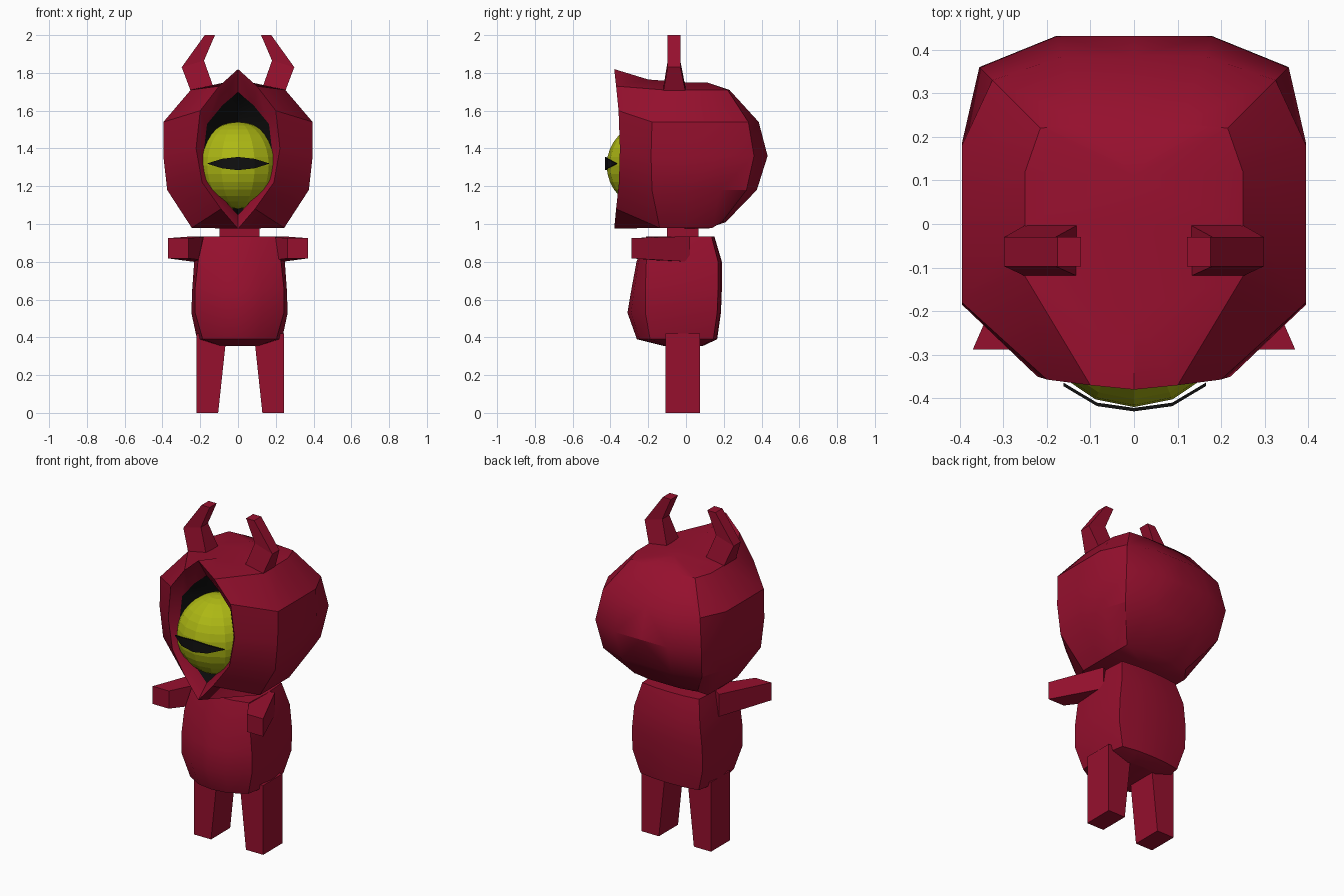
import bpy, bmesh

cube = bpy.data.objects.get("Cube")
if cube:
    bpy.data.objects.remove(cube)


def material(name, rgb):
    m = bpy.data.materials.new(name)
    m.use_nodes = True
    m.diffuse_color = (*rgb, 1)
    m.node_tree.nodes["Principled BSDF"].inputs["Base Color"].default_value = (*rgb, 1)
    return m


CRIMSON = material("crimson skin", (0.305, 0.005, 0.027))
YELLOW = material("yellow green eye", (0.42, 0.48, 0.007))
BLACK = material("black", (0.005, 0.005, 0.005))


def finish(name, bm, mats, smooth=False, x=0):
    bmesh.ops.remove_doubles(bm, verts=bm.verts, dist=0.0005)
    bmesh.ops.recalc_face_normals(bm, faces=bm.faces)
    mesh = bpy.data.meshes.new(name)
    bm.to_mesh(mesh)
    bm.free()
    for m in mats:
        mesh.materials.append(m)
    ob = bpy.data.objects.new(name, mesh)
    ob.location.x = x
    bpy.context.collection.objects.link(ob)
    if smooth:
        bpy.ops.object.select_all(action='DESELECT')
        ob.select_set(True)
        bpy.context.view_layer.objects.active = ob
        bpy.ops.object.shade_smooth_by_angle(angle=0.55)
    return ob


def half_grid(name, rows, mats, dark_columns=0, x=0):
    """Skin a grid of points on the left half and reflect it to the right."""
    bm = bmesh.new()
    for s in (1, -1):
        vs = [[bm.verts.new((s * px, py, pz)) for px, py, pz in row] for row in rows]
        for a, b in zip(vs, vs[1:]):
            for i in range(len(a) - 1):
                f = bm.faces.new((a[i], a[i + 1], b[i + 1], b[i]))
                f.material_index = int(i < dark_columns)
    return finish(name, bm, mats, True, x)


def loft(name, sections, mat, x=0):
    """Join equal sections into a closed solid."""
    bm = bmesh.new()
    vs = [[bm.verts.new(p) for p in sec] for sec in sections]
    n = len(vs[0])
    for a, b in zip(vs, vs[1:]):
        for i in range(n):
            bm.faces.new((a[i], a[(i + 1) % n], b[(i + 1) % n], b[i]))
    bm.faces.new(vs[0])
    bm.faces.new(vs[-1])
    return finish(name, bm, [mat], False, x)


def flat_rect(x0, x1, y0, y1, z):
    return [(x0, y0, z), (x1, y0, z), (x1, y1, z), (x0, y1, z)]


# Head: each row runs from the eye cavity over the rim, around the side to the back
def mouth(rim):
    x, y, z = rim
    zi = 1.375 + (z - 1.4) * 0.77
    return [(0, -0.08, zi), (x * 0.82, -0.30, zi), rim]


def head_row(rim, z, zb, side, ys, corner, back):
    cx, cy = corner
    return mouth(rim) + [(side, -ys, z), (side, 0, z), (side, ys, z),
                         (cx, cy, zb), (cx / 2, back, zb), (0, back, zb)]


def head_ridge(rim, z, zf):
    return mouth(rim) + [(0, -0.2, zf), (0, 0, z)] + [(0, 0.11, z)] * 4


head = [
    head_ridge((0, -0.38, 0.975), 0.975, 0.98),
    head_row((0.09, -0.37, 1.08), 0.98, 1.01, 0.245, 0.14, (0.21, 0.19), 0.21),
    head_row((0.19, -0.355, 1.22), 1.18, 1.18, 0.375, 0.18, (0.33, 0.32), 0.375),
    head_row((0.222, -0.35, 1.4), 1.36, 1.36, 0.395, 0.185, (0.355, 0.36), 0.432),
    head_row((0.2, -0.357, 1.6), 1.54, 1.54, 0.395, 0.18, (0.325, 0.33), 0.385),
    head_row((0.1, -0.37, 1.73), 1.71, 1.71, 0.25, 0.12, (0.215, 0.22), 0.23),
    head_ridge((0, -0.38, 1.82), 1.75, 1.765),
]
half_grid("head", head, [CRIMSON, BLACK], dark_columns=1)

# Faceted eyeball
bm = bmesh.new()
bmesh.ops.create_uvsphere(bm, u_segments=16, v_segments=16, radius=0.23)
eye = finish("eyeball", bm, [YELLOW])
eye.location = (0, -0.19, 1.31)

# Slit pupil, a thin curved plate
slit = [(-0.162, -0.372, 0.001), (-0.085, -0.418, 0.025), (0, -0.43, 0.035),
        (0.088, -0.418, 0.025), (0.165, -0.372, 0.001)]
loft("pupil", [[(x, y, 1.32 - h), (x, y, 1.32 + h),
                (x, y + 0.008, 1.32 + h), (x, y + 0.008, 1.32 - h)]
               for x, y, h in slit], BLACK)


# Body: each row runs from the belly centre around the side to the back centre
def body_row(z, corner, side, front, front_c, back_c, back):
    return [(0, front, z), (corner / 2, front * 0.8 + front_c * 0.2, z),
            (corner, front_c, z), (side, -0.02, z), (corner, back_c, z),
            (corner / 2, back * 0.8 + back_c * 0.2, z), (0, back, z)]


body = [
    body_row(0.355, 0.1, 0.11, -0.12, -0.1, 0.08, 0.09),
    body_row(0.39, 0.195, 0.225, -0.26, -0.19, 0.145, 0.165),
    body_row(0.53, 0.235, 0.255, -0.31, -0.215, 0.165, 0.185),
    body_row(0.66, 0.235, 0.25, -0.288, -0.215, 0.17, 0.19),
    body_row(0.80, 0.22, 0.24, -0.262, -0.21, 0.17, 0.19),
    body_row(0.935, 0.19, 0.2, -0.21, -0.18, 0.135, 0.15),
]
flat = [[(0, y, z) for _, y, z in row] for row in (body[0], body[-1])]
half_grid("body", [flat[0]] + body + [flat[1]], [CRIMSON], x=0.008)

# Neck
loft("neck", [flat_rect(-0.105, 0.105, -0.1, 0.065, z) for z in (0.9, 1.0)], CRIMSON, 0.008)

for side, s in (("left", 1), ("right", -1)):
    # Horn: leans out, then bends back in
    horn = []
    for (xi, zi), (xo, zo), y0, y1 in (
            ((0.125, 1.71), (0.245, 1.69), -0.122, 0.0),
            ((0.18, 1.865), (0.298, 1.83), -0.097, -0.03),
            ((0.122, 2.0), (0.176, 2.0), -0.097, -0.03)):
        horn.append([(s * xi, y0, zi), (s * xo, y0, zo), (s * xo, y1, zo), (s * xi, y1, zi)])
    loft(side + "_horn", horn, CRIMSON)

    # Arm: reaches forwards and outwards
    arm = []
    for (xi, yi), (xo, yo), z0, z1 in (
            ((0.12, -0.05), (0.235, 0.02), 0.80, 0.935),
            ((0.262, -0.288), (0.37, -0.288), 0.818, 0.925)):
        arm.append([(s * xi, yi, z0), (s * xo, yo, z0), (s * xo, yo, z1), (s * xi, yi, z1)])
    loft(side + "_arm", arm, CRIMSON)

    # Leg: tapers on the inner side
    loft(side + "_leg", [flat_rect(s * xi, s * 0.232, -0.108, 0.075, z)
                         for xi, z in ((0.117, 0), (0.072, 0.42))], CRIMSON, 0.012)
